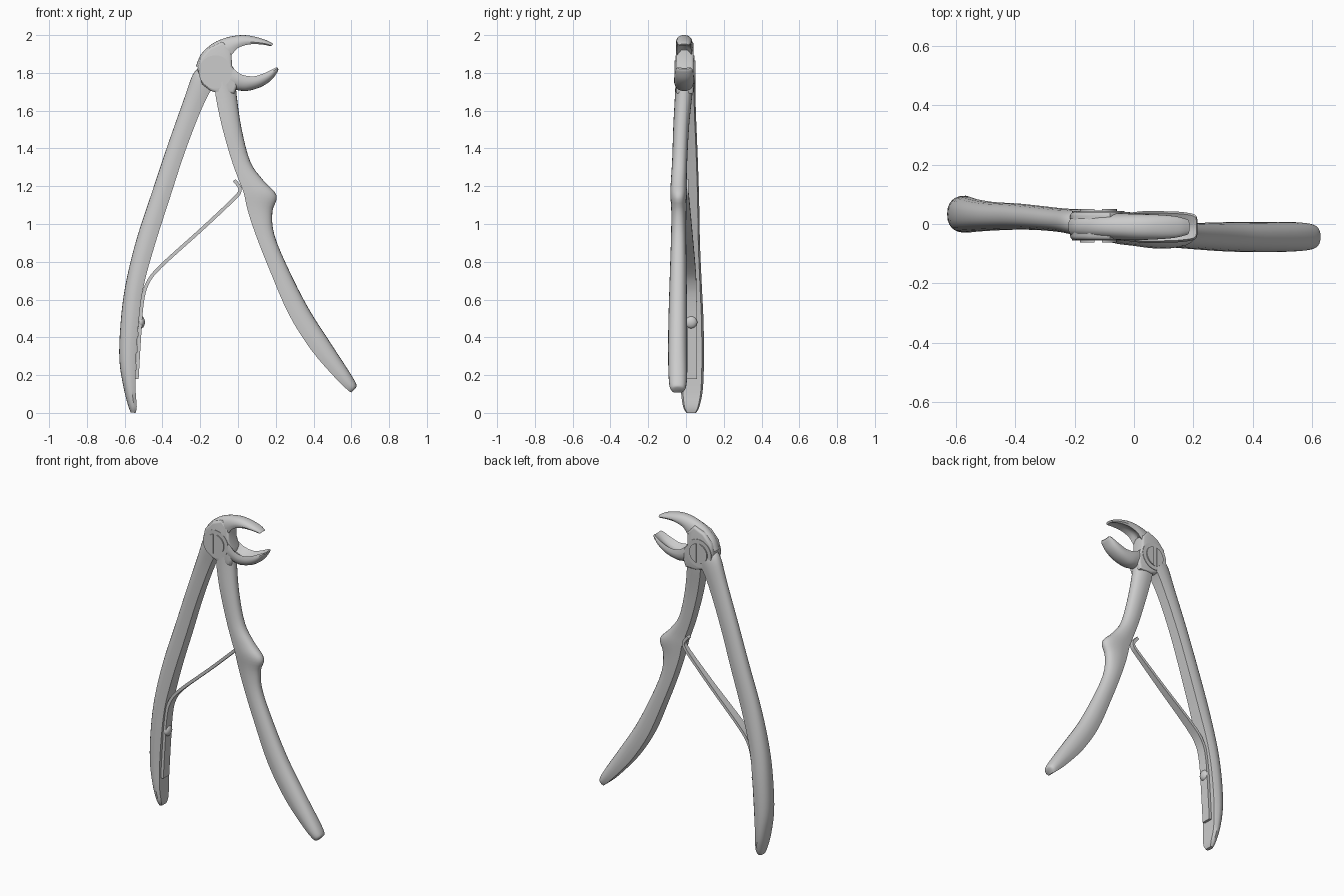
import bpy, bmesh, math
from mathutils import Vector

if "Cube" in bpy.data.objects:
    bpy.data.objects.remove(bpy.data.objects["Cube"])


def finish(name, bm, angle=35):
    bmesh.ops.recalc_face_normals(bm, faces=bm.faces)
    me = bpy.data.meshes.new(name)
    bm.to_mesh(me)
    bm.free()
    ob = bpy.data.objects.new(name, me)
    bpy.context.collection.objects.link(ob)
    bpy.ops.object.select_all(action='DESELECT')
    ob.select_set(True)
    bpy.context.view_layer.objects.active = ob
    bpy.ops.object.shade_smooth_by_angle(angle=math.radians(angle))
    return ob


def smooth_stations(st, sub=4):
    """Catmull-Rom through all station values."""
    pts = [Vector(s) for s in st]
    out = []
    for i in range(len(pts) - 1):
        a, b, c, d = pts[max(i - 1, 0)], pts[i], pts[i + 1], pts[min(i + 2, len(pts) - 1)]
        for k in range(sub):
            t = k / sub
            out.append(0.5 * (2 * b + (c - a) * t + (2 * a - 5 * b + 4 * c - d) * t * t
                              + (3 * b - a - 3 * c + d) * t ** 3))
    return out + [pts[-1]]


def d_section(dent=0.0, flat=0.82, n=12):
    """Flat (or hollowed) inner side, rounded outer side: u inner to outer, v along y."""
    sec = [(dent * .8, -flat * .4), (dent, 0), (dent * .8, flat * .4), (0, flat)]
    for i in range(n + 1):
        a = math.pi / 2 - math.pi * i / n
        c, s = math.cos(a), math.sin(a)
        sec.append((0.32 + 0.68 * max(c, 0) ** 0.85, math.copysign(abs(s) ** 0.85, s)))
    return sec + [(0, -flat)]


def loft(name, stations, section, angle=35):
    """Each station: inner x, inner z, outer x, outer z, y centre, y half width."""
    bm = bmesh.new()
    rings = []
    for ix, iz, ox, oz, y, h in smooth_stations(stations):
        rings.append([bm.verts.new((ix + (ox - ix) * u, y + h * v, iz + (oz - iz) * u))
                      for u, v in section])
    n = len(section)
    for r, q in zip(rings, rings[1:]):
        for i in range(n):
            j = (i + 1) % n
            bm.faces.new((r[i], r[j], q[j], q[i]))
    bm.faces.new(rings[0])
    bm.faces.new(rings[-1])
    return finish(name, bm, angle)


# Handles
loft("left_handle", [
    (-.10, 1.75, -.20, 1.83, .00, .045), (-.145, 1.705, -.24, 1.79, .005, .045),
    (-.205, 1.58, -.29, 1.65, .012, .040), (-.285, 1.37, -.375, 1.41, .02, .041),
    (-.36, 1.14, -.455, 1.17, .025, .044), (-.44, .89, -.54, .91, .026, .048),
    (-.50, .67, -.597, .67, .029, .055), (-.526, .48, -.622, .47, .032, .061),
    (-.541, .27, -.628, .28, .033, .062), (-.542, .12, -.605, .13, .031, .058),
    (-.536, .035, -.582, .04, .028, .044), (-.542, .0, -.568, .002, .028, .026)],
    d_section())

loft("right_handle", [
    (-.12, 1.76, -.01, 1.76, -.008, .048), (-.12, 1.69, -.008, 1.69, -.012, .046),
    (-.088, 1.53, .018, 1.51, -.025, .042), (-.038, 1.35, .065, 1.33, -.033, .040),
    (.005, 1.23, .135, 1.23, -.038, .042), (.03, 1.165, .205, 1.15, -.039, .044),
    (.052, 1.07, .182, 1.065, -.038, .040), (.095, .94, .193, .94, -.039, .040),
    (.17, .75, .27, .755, -.041, .044), (.27, .52, .375, .55, -.043, .049),
    (.39, .33, .49, .37, -.044, .051), (.52, .18, .592, .213, -.043, .049),
    (.582, .12, .626, .152, -.043, .041), (.60, .108, .624, .133, -.043, .024)],
    d_section())

# Jaws with hollowed gripping faces
loft("upper_jaw", [
    (-.13, 1.80, -.222, 1.835, -.008, .045), (-.10, 1.84, -.195, 1.90, -.008, .045),
    (-.06, 1.87, -.13, 1.958, -.008, .045), (-.03, 1.90, -.05, 1.99, -.009, .045),
    (.0, 1.932, .03, 2.0, -.01, .044), (.055, 1.95, .10, 1.989, -.01, .042),
    (.12, 1.951, .157, 1.97, -.01, .037), (.175, 1.941, .187, 1.953, -.01, .026)],
    d_section(.3, .85))

loft("lower_jaw", [
    (-.045, 1.84, -.06, 1.71, -.01, .045), (-.015, 1.815, -.015, 1.71, -.01, .048),
    (.022, 1.79, .045, 1.704, -.01, .053), (.085, 1.782, .118, 1.724, -.01, .053),
    (.145, 1.801, .175, 1.76, -.01, .051), (.195, 1.826, .208, 1.803, -.01, .044),
    (.209, 1.83, .214, 1.82, -.01, .034)],
    d_section(.4, .88))

# Joint body
PX, PZ = -.12, 1.805
outline = [(-.215, 1.82), (-.20, 1.88), (-.15, 1.935), (-.08, 1.965), (-.035, 1.92),
           (-.032, 1.84), (-.01, 1.80), (-.005, 1.73), (-.02, 1.69), (-.10, 1.69),
           (-.145, 1.705), (-.19, 1.74)]
bm = bmesh.new()
face = bm.faces.new([bm.verts.new((x, -.054, z)) for x, z in outline])
ext = bmesh.ops.extrude_face_region(bm, geom=[face])
bmesh.ops.translate(bm, vec=(0, .095, 0),
                    verts=[v for v in ext['geom'] if isinstance(v, bmesh.types.BMVert)])
bmesh.ops.recalc_face_normals(bm, faces=bm.faces)
rim = [e for e in bm.edges if abs(e.verts[0].co.y - e.verts[1].co.y) < 1e-5]
bmesh.ops.bevel(bm, geom=rim, offset=.014, segments=3, profile=.5, affect='EDGES')
finish("joint_body", bm, 40)


def cylinder(name, radius, y0, y1):
    bpy.ops.mesh.primitive_cylinder_add(vertices=40, radius=radius, depth=y1 - y0,
                                        location=(PX, (y0 + y1) / 2, PZ),
                                        rotation=(math.pi / 2, 0, 0))
    ob = bpy.context.object
    ob.name = name
    bpy.ops.object.shade_smooth_by_angle(angle=math.radians(35))
    return ob


# Pivot boss and slotted screw showing on both sides
cylinder("pivot_boss", .088, -.056, .044)
screw = cylinder("pivot_screw", .062, -.062, .051)
for y in (-.062, .051):
    bpy.ops.mesh.primitive_cube_add(size=1, location=(PX, y, PZ))
    cut = bpy.context.object
    cut.name = "slot_cutter"
    cut.scale = (.026, .012, .2)
    cut.hide_render = True
    cut.display_type = 'WIRE'
    mod = screw.modifiers.new("slot", 'BOOLEAN')
    mod.object = cut
    mod.operation = 'DIFFERENCE'
    mod.solver = 'EXACT'

# Leaf spring: x, z, y centre, half width
path = [(-.535, .18, .028, .030), (-.522, .40, .028, .030), (-.508, .58, .027, .030),
        (-.48, .685, .026, .029), (-.41, .775, .023, .027), (-.2, .965, .013, .020),
        (-.04, 1.115, .004, .015), (.006, 1.165, .0, .014), (.008, 1.195, .0, .014),
        (-.02, 1.232, .0, .014)]
ribbon = []
for i, (x, z, y, h) in enumerate(path):
    a, b = path[max(i - 1, 0)], path[min(i + 1, len(path) - 1)]
    t = Vector((b[0] - a[0], b[1] - a[1])).normalized() * .009
    ribbon.append((x - t.y, z + t.x, x + t.y, z - t.x, y, h))
loft("leaf_spring", ribbon, [(0, -1), (0, 1), (1, 1), (1, -1)])

# Domed rivet holding the spring
bpy.ops.mesh.primitive_uv_sphere_add(segments=24, ring_count=12, radius=.033,
                                     location=(-.514, .027, .48))
rivet = bpy.context.object
rivet.name = "spring_rivet"
rivet.scale = (.65, 1, 1)
bpy.ops.object.shade_smooth_by_angle(angle=math.radians(35))
